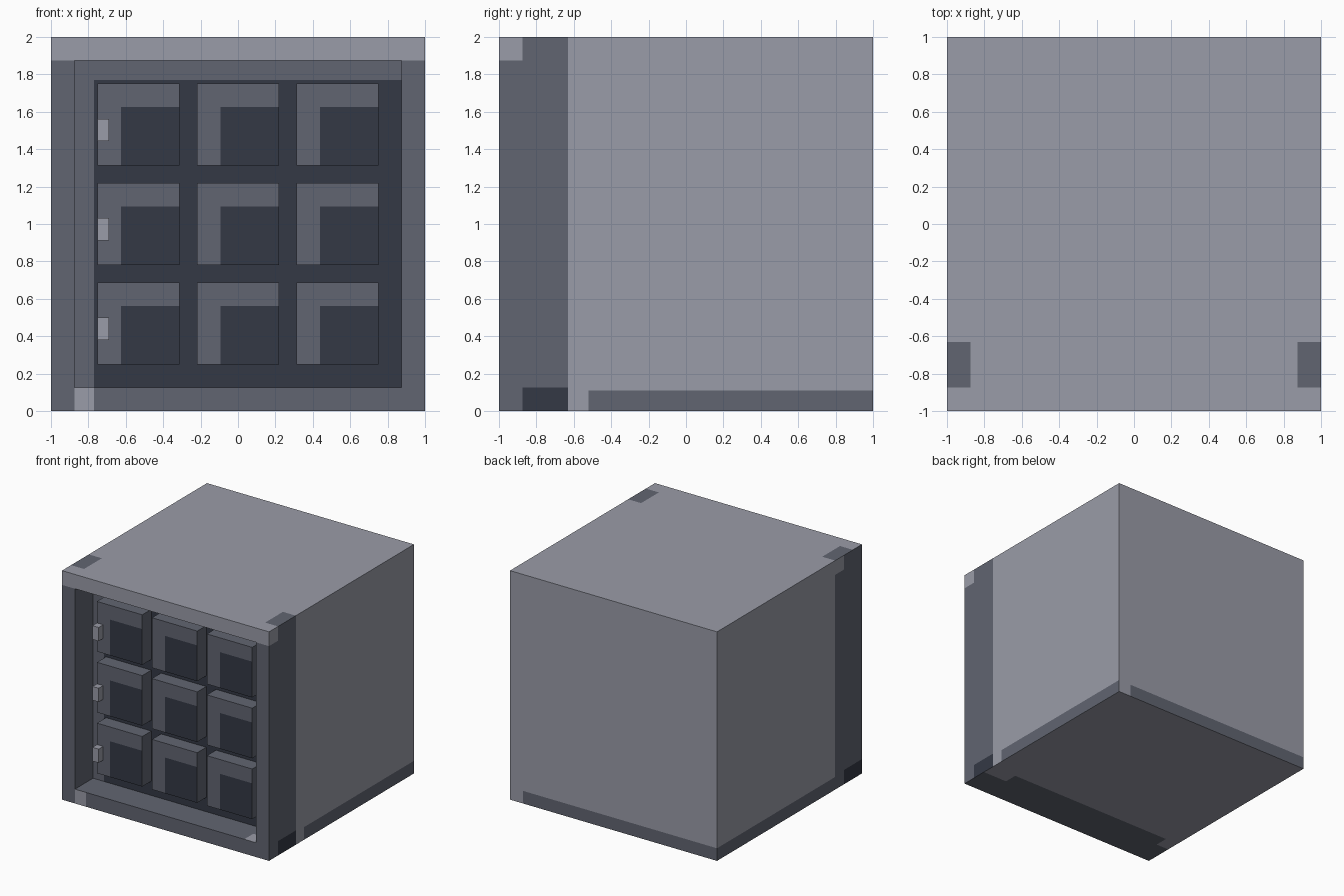
import bpy
import bmesh
from mathutils import Vector

if "Cube" in bpy.data.objects:
    bpy.data.objects.remove(bpy.data.objects["Cube"], do_unlink=True)


def srgb(c):
    c /= 255
    return c / 12.92 if c < 0.04 else ((c + 0.055) / 1.055) ** 2.4


def material(name, rgb):
    col = [srgb(c) for c in rgb] + [1]
    m = bpy.data.materials.new(name)
    m.use_nodes = True
    m.diffuse_color = col
    m.node_tree.nodes["Principled BSDF"].inputs["Base Color"].default_value = col
    return m


LIGHT, MID, DARK = range(3)
MATS = [material("light grey", (154, 156, 168)),
        material("mid grey", (97, 101, 113)),
        material("dark slate", (52, 57, 69))]


def box(lo, hi):
    lo, hi = Vector(lo), Vector(hi)
    bm = bmesh.new()
    bmesh.ops.create_cube(bm, size=1)
    for v in bm.verts:
        v.co = (lo + hi) / 2 + v.co * (hi - lo)
    return bm


def cut(bm, axis, values):
    normal = [float(i == axis) for i in range(3)]
    for value in values:
        geom = bm.verts[:] + bm.edges[:] + bm.faces[:]
        bmesh.ops.bisect_plane(bm, geom=geom, dist=1e-5,
                               plane_co=[n * value for n in normal], plane_no=normal)


def finish(bm, name, rule):
    bmesh.ops.recalc_face_normals(bm, faces=bm.faces[:])
    for f in bm.faces:
        f.material_index = rule(f.calc_center_median(), f.normal)
    me = bpy.data.meshes.new(name)
    bm.to_mesh(me)
    bm.free()
    for m in MATS:
        me.materials.append(m)
    ob = bpy.data.objects.new(name, me)
    bpy.context.collection.objects.link(ob)
    return ob


# Cabinet shell: cube with a shallow square recess in the front
EDGE = 0.875
shell = box((-1, -1, 0), (1, 1, 2))
cut(shell, 0, (-EDGE, EDGE))
cut(shell, 2, (1 - EDGE, 1 + EDGE))
opening = min(shell.faces, key=lambda f: (f.calc_center_median() - Vector((0, -1, 1))).length)
pushed = bmesh.ops.extrude_discrete_faces(shell, faces=[opening])["faces"][0]
bmesh.ops.translate(shell, verts=pushed.verts[:], vec=(0, 0.25, 0))

# Extra cuts that bound the painted areas
cut(shell, 0, (-0.77, 0.76))
cut(shell, 1, (-EDGE, -0.75, -0.63, -0.52))
cut(shell, 2, (0.11, 1.77))


def paint_shell(c, n):
    x, y, z = c
    if abs(y + 0.75) < 0.01 and n.y < -0.5:            # recess back
        return DARK if x > -0.77 and z < 1.77 else MID
    if abs(x) < 0.88 and 0.12 < z < 1.88 and y < -0.74:  # recess walls and front frame
        on_floor = n.z > 0.5 and x > 0.76 and y < -EDGE
        return LIGHT if on_floor else MID
    if n.y < -0.5:                                     # front face
        corner = -EDGE < x < -0.77 and z < 0.125
        return LIGHT if z > 1.875 or corner else MID
    if n.y > 0.5:                                      # back face
        return MID if z < 0.11 and x < EDGE else LIGHT
    if n.z > 0.5:                                      # top
        return MID if abs(x) > EDGE and -EDGE < y < -0.63 else LIGHT
    if n.z < -0.5:                                     # underside
        return MID if y < (-0.63 if -EDGE < x < 0.76 else -0.75) else LIGHT
    if x > 0:                                          # left side
        if y < -EDGE:
            return LIGHT if z > 1.875 else MID
        if y < -0.63:
            return DARK if z < 0.125 else MID
        return MID if z < 0.11 and y > -0.52 else LIGHT
    if y < -0.75:                                      # right side
        return DARK if z < 0.125 else MID
    if y < -0.63:
        return MID if z < 1.875 else LIGHT
    return MID if z < 0.11 else LIGHT


finish(shell, "cabinet_shell", paint_shell)

# Three by three lockers, each with a dark inset square
SIZE, PITCH = 0.4375, 0.53125
for row in range(3):
    z0 = 0.25 + row * PITCH
    for col in range(3):
        x0 = -0.75 + col * PITCH
        door = box((x0, -EDGE, z0), (x0 + SIZE, -0.75, z0 + SIZE))
        cut(door, 0, (x0 + 0.125,))
        cut(door, 2, (z0 + 0.3125,))
        finish(door, f"locker_door_{row + 1}_{col + 1}",
               lambda c, n: DARK if n.y < -0.5 and c.x > x0 + 0.125
               and c.z < z0 + 0.3125 else MID)
    # Small handle on the first column
    handle = box((-0.75, -0.9375, z0 + 0.13), (-0.69, -EDGE, z0 + 0.25))
    finish(handle, f"handle_{row + 1}", lambda c, n: LIGHT)
